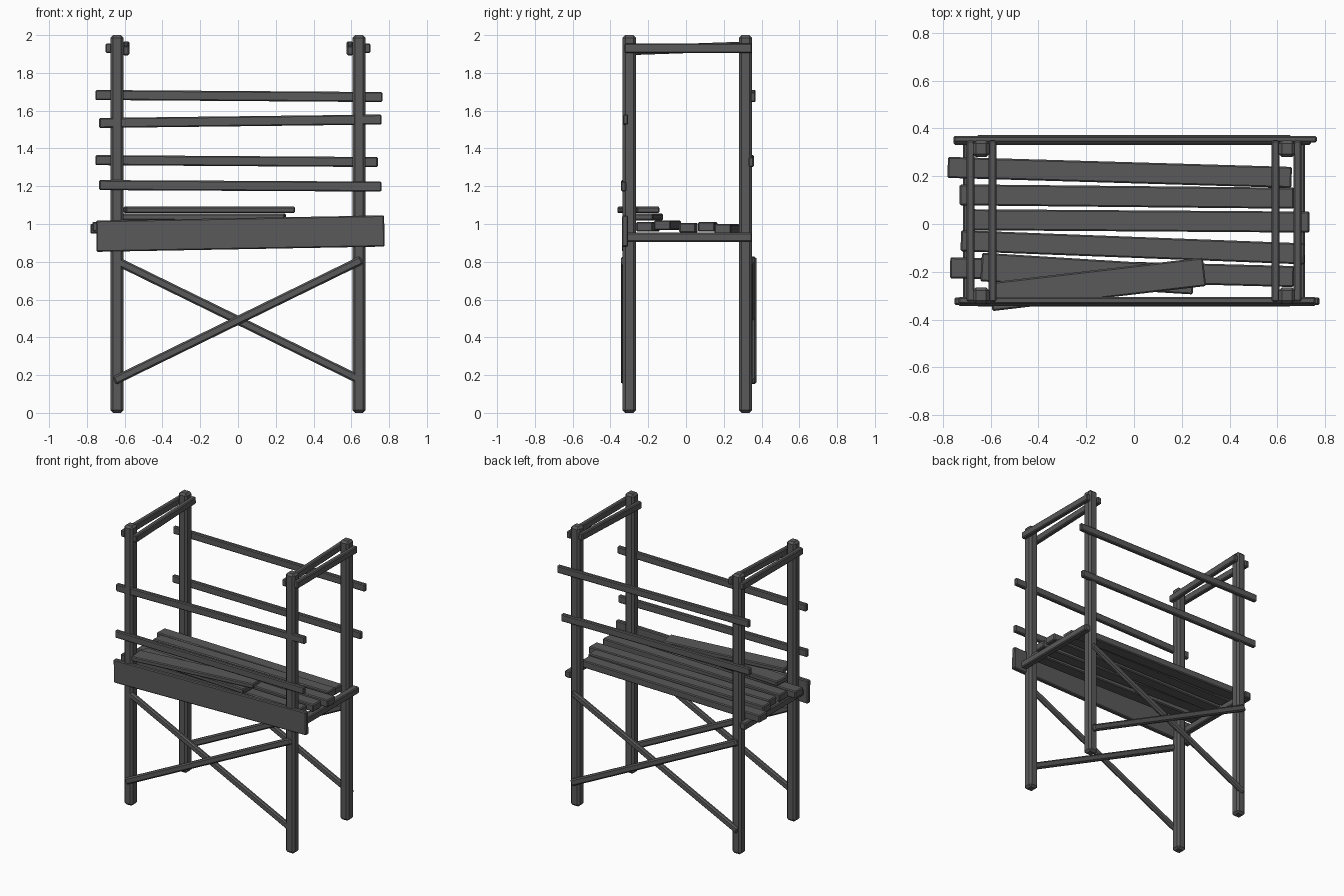
import bpy
from mathutils import Vector, Matrix

if "Cube" in bpy.data.objects:
    bpy.data.objects.remove(bpy.data.objects["Cube"])

wood = bpy.data.materials.new("dark grey wood")
wood.diffuse_color = (0.1, 0.1, 0.1, 1)
wood.use_nodes = True
wood.node_tree.nodes["Principled BSDF"].inputs["Base Color"].default_value = wood.diffuse_color


def beam(name, a, b, width, thick, bevel=0.006, face=(0, 0, 1)):
    """Bevelled timber from a to b; its thickness lies along 'face'."""
    a, b = Vector(a), Vector(b)
    x = (b - a).normalized()
    y = Vector(face).cross(x).normalized()
    z = x.cross(y)
    h = (b - a).length / 2
    verts = [(i * h, j * width / 2, k * thick / 2)
             for i in (-1, 1) for j in (-1, 1) for k in (-1, 1)]
    faces = [(0, 1, 3, 2), (4, 6, 7, 5), (0, 4, 5, 1),
             (2, 3, 7, 6), (0, 2, 6, 4), (1, 5, 7, 3)]
    mesh = bpy.data.meshes.new(name)
    mesh.from_pydata(verts, [], faces)
    mesh.materials.append(wood)
    ob = bpy.data.objects.new(name, mesh)
    bpy.context.collection.objects.link(ob)
    rot = Matrix((x, y, z)).transposed().to_4x4()
    ob.matrix_world = Matrix.Translation((a + b) / 2) @ rot
    mod = ob.modifiers.new("worn edges", "BEVEL")
    mod.width = bevel
    mod.segments = 1
    return ob


FRONT = (0, -1, 0)
SIDE = (1, 0, 0)

for s, side in ((-1, "left"), (1, "right")):
    # corner posts
    for y, end in ((-0.3, "front"), (0.315, "back")):
        beam(f"{end}_{side}_post", (s * 0.64, y, 0), (s * 0.64, y, 2),
             0.07, 0.07, 0.014, SIDE)
    # paired top rails clamping the posts
    beam(f"{side}_outer_top_rail", (s * 0.685, -0.325, 1.93),
         (s * 0.685, 0.35, 1.93), 0.05, 0.033, face=SIDE)
    beam(f"{side}_inner_top_rail", (s * 0.592, -0.325, 1.918),
         (s * 0.592, 0.35, 1.942), 0.05, 0.033, face=SIDE)
    # seat bearers outside the posts
    beam(f"{side}_seat_bearer", (s * 0.693, -0.325, 0.93),
         (s * 0.693, 0.35, 0.93), 0.048, 0.045, face=SIDE)

# crossed braces, front and back
for y, end in ((-0.325, "front"), (0.352, "back")):
    for s in (-1, 1):
        beam(f"{end}_brace", (s * -0.655, y + s * 0.005, 0.81),
             (s * 0.655, y + s * 0.005, 0.17), 0.046, 0.03, 0.009, FRONT)

# guard slats: left x, right x, y, left z, right z
for i, (x0, x1, y, z0, z1) in enumerate([
        (-0.755, 0.765, 0.355, 1.683, 1.672),
        (-0.735, 0.76, -0.32, 1.535, 1.553),
        (-0.755, 0.74, 0.345, 1.338, 1.328),
        (-0.735, 0.76, -0.33, 1.206, 1.198)]):
    beam(f"guard_slat_{i + 1}", (x0, y, z0), (x1, y, z1), 0.053, 0.028, face=FRONT)

# wide front board
beam("front_board", (-0.75, -0.323, 0.935), (0.775, -0.323, 0.963),
     0.165, 0.032, face=FRONT)

# seat slats: left x, left y, right x, right y, z
for i, (x0, y0, x1, y1, z) in enumerate([
        (-0.78, 0.237, 0.66, 0.195, 0.975),
        (-0.73, 0.122, 0.67, 0.108, 0.985),
        (-0.70, 0.018, 0.735, 0.008, 0.98),
        (-0.725, -0.07, 0.715, -0.125, 0.993),
        (-0.77, -0.183, 0.67, -0.22, 0.985)]):
    beam(f"seat_slat_{i + 1}", (x0, y0, z), (x1, y1, z), 0.088, 0.052)

# two loose boards lying on the seat
beam("lower_loose_board", (-0.64, -0.18, 1.037), (0.25, -0.235, 1.037), 0.12, 0.035)
beam("upper_loose_board", (-0.6, -0.305, 1.075), (0.295, -0.2, 1.075), 0.12, 0.033)
